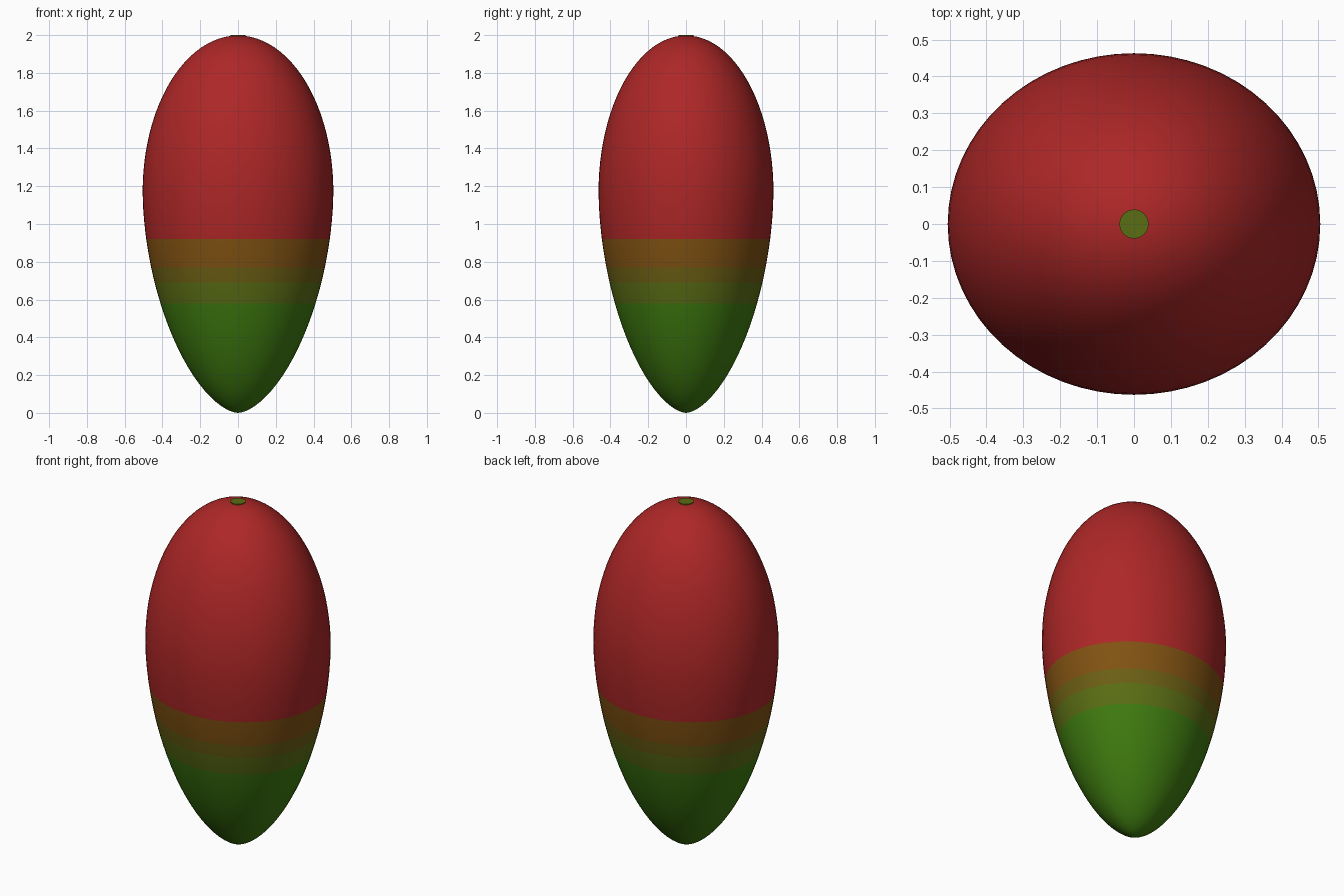
import bpy, bmesh
from math import sin, cos, pi, sqrt

cube = bpy.data.objects.get("Cube")
if cube:
    bpy.data.objects.remove(cube)

WIDTH, DEPTH, WAIST, TOP = 0.505, 0.463, 1.17, 1.998
SEGMENTS = 64


def material(name, colour):
    mat = bpy.data.materials.new(name)
    mat.use_nodes = True
    mat.diffuse_color = (*colour, 1)
    bsdf = next(n for n in mat.node_tree.nodes if n.type == "BSDF_PRINCIPLED")
    bsdf.inputs["Base Color"].default_value = (*colour, 1)
    bsdf.inputs["Roughness"].default_value = 0.6
    return mat


skin = [
    material("leaf green", (0.05, 0.2, 0.005)),
    material("olive green", (0.105, 0.155, 0.007)),
    material("olive brown", (0.15, 0.115, 0.007)),
    material("amber brown", (0.22, 0.085, 0.006)),
    material("ripe red", (0.42, 0.02, 0.02)),
]
band_edges = [0.58, 0.69, 0.77, 0.92]


def radius(z):
    """Fruit half-width factor: round crown above the waist, tapered tip below."""
    if z >= WAIST:
        return sqrt(max(0, 1 - ((z - WAIST) / (TOP - WAIST)) ** 2))
    return (1 - ((WAIST - z) / WAIST) ** 1.8) ** 0.6


def finish(name, bm, mats):
    bmesh.ops.recalc_face_normals(bm, faces=bm.faces)
    mesh = bpy.data.meshes.new(name)
    bm.to_mesh(mesh)
    bm.free()
    for mat in mats:
        mesh.materials.append(mat)
    obj = bpy.data.objects.new(name, mesh)
    bpy.context.collection.objects.link(obj)
    bpy.ops.object.select_all(action="DESELECT")
    obj.select_set(True)
    bpy.context.view_layer.objects.active = obj
    bpy.ops.object.shade_smooth_by_angle(angle=pi / 5)
    return obj


# Fruit body: oval rings, with a ring exactly on each colour boundary
heights = []
for i in range(1, 48):
    c = -cos(pi * i / 48)
    z = WAIST + c * (TOP - WAIST if c > 0 else WAIST)
    if all(abs(z - edge) > 0.02 for edge in band_edges):
        heights.append(z)
heights = sorted(heights + band_edges)

bm = bmesh.new()
rings = []
for z in heights:
    r = radius(z)
    angles = [2 * pi * k / SEGMENTS for k in range(SEGMENTS)]
    rings.append([bm.verts.new((WIDTH * r * cos(a), DEPTH * r * sin(a), z))
                  for a in angles])
for low, high in zip(rings, rings[1:]):
    for k in range(SEGMENTS):
        n = (k + 1) % SEGMENTS
        bm.faces.new((low[k], low[n], high[n], high[k]))
for ring, z in ((rings[0], 0), (rings[-1], TOP)):
    pole = bm.verts.new((0, 0, z))
    for k in range(SEGMENTS):
        bm.faces.new((ring[k], ring[(k + 1) % SEGMENTS], pole))

# Skin colour bands by height
for face in bm.faces:
    z = face.calc_center_median().z
    face.material_index = sum(z > edge for edge in band_edges)
finish("fruit_body", bm, skin)

# Stem scar: small flat disc set into the crown
bm = bmesh.new()
bmesh.ops.create_cone(bm, cap_ends=True, segments=16, radius1=0.04,
                      radius2=0.04, depth=0.016)
bmesh.ops.translate(bm, verts=bm.verts, vec=(0, 0, 1.992))
finish("stem_scar", bm, [skin[1]])
